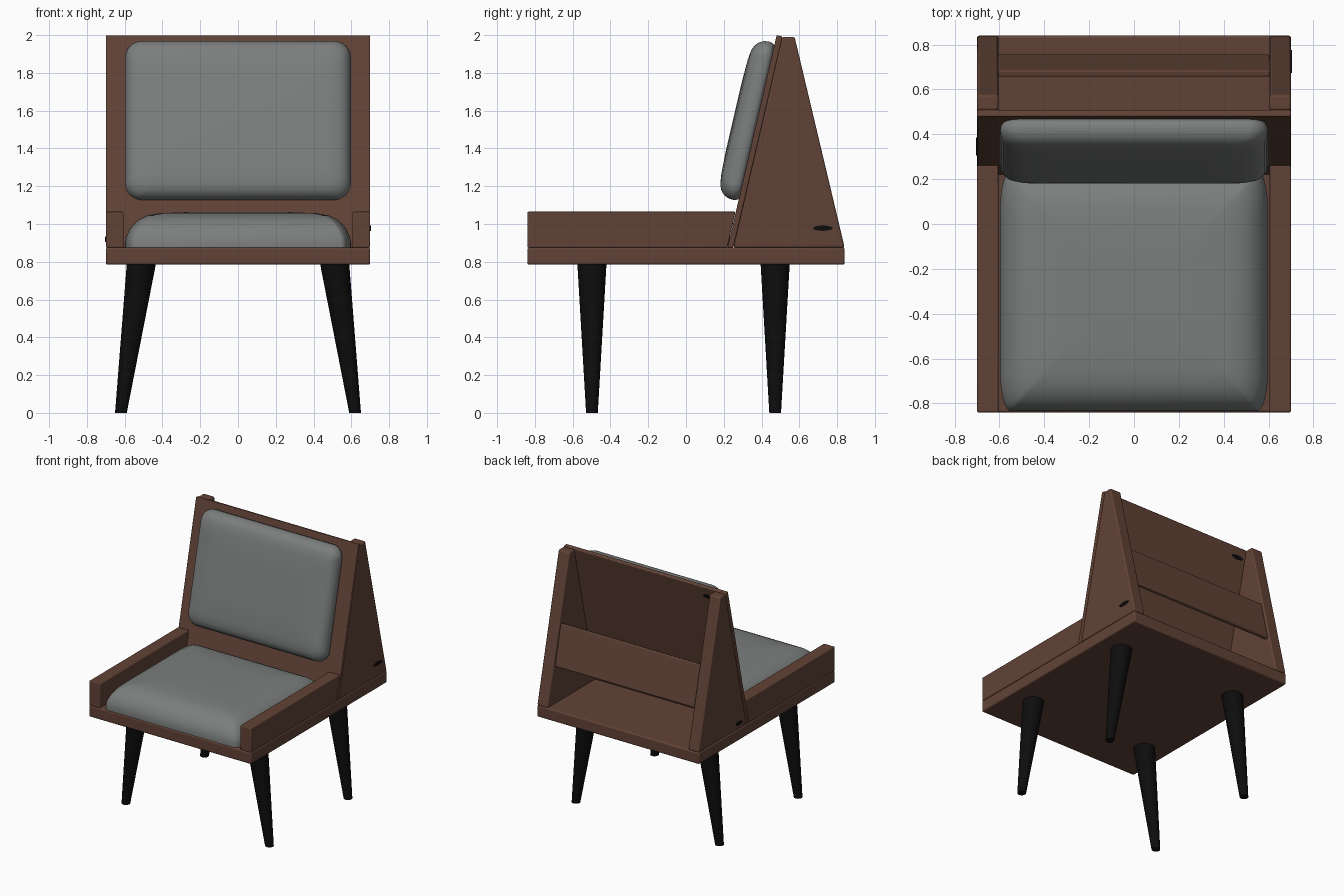
import bpy, bmesh
from math import sin, cos, pi, atan2, radians
from mathutils import Matrix, Vector

cube = bpy.data.objects.get("Cube")
if cube:
    bpy.data.objects.remove(cube)


def material(name, rgb, rough):
    m = bpy.data.materials.new(name)
    m.use_nodes = True
    m.diffuse_color = (*rgb, 1)
    bsdf = m.node_tree.nodes["Principled BSDF"]
    bsdf.inputs["Base Color"].default_value = (*rgb, 1)
    bsdf.inputs["Roughness"].default_value = rough
    return m


WOOD = material("walnut brown", (0.12, 0.055, 0.037), 0.6)
FABRIC = material("cushion grey", (0.20, 0.21, 0.207), 0.9)
BLACK = material("leg black", (0.004, 0.004, 0.004), 0.5)


def finish(name, bm, mat, bevel=0, angle=35):
    bmesh.ops.recalc_face_normals(bm, faces=bm.faces)
    mesh = bpy.data.meshes.new(name)
    bm.to_mesh(mesh)
    bm.free()
    mesh.materials.append(mat)
    ob = bpy.data.objects.new(name, mesh)
    bpy.context.collection.objects.link(ob)
    if bevel:
        mod = ob.modifiers.new("soft edges", "BEVEL")
        mod.width, mod.segments = bevel, 3
    bpy.ops.object.select_all(action="DESELECT")
    ob.select_set(True)
    bpy.context.view_layer.objects.active = ob
    bpy.ops.object.shade_smooth_by_angle(angle=radians(angle))
    return ob


def loft(bm, rings):
    """Skin a list of equal-length point rings and cap both ends."""
    loops = [[bm.verts.new(p) for p in ring] for ring in rings]
    n = len(loops[0])
    for a, b in zip(loops, loops[1:]):
        for i in range(n):
            j = (i + 1) % n
            bm.faces.new((a[i], a[j], b[j], b[i]))
    bm.faces.new(loops[0])
    bm.faces.new(loops[-1])


def board(name, profile, x0, x1, bevel=0.01):
    """Wooden board: a (y, z) profile extruded along x."""
    bm = bmesh.new()
    loft(bm, [[(x, y, z) for y, z in profile] for x in (x0, x1)])
    return finish(name, bm, WOOD, bevel)


def cushion(name, half_x, half_y, rx, ry, layers, matrix):
    """Pad with rounded corners, built from (inset, height) layers."""
    steps = 10
    rings = []
    for inset, h in layers:
        ring = []
        for q in range(4):
            sx, sy = ((1, 1), (-1, 1), (-1, -1), (1, -1))[q]
            cx, cy = sx * (half_x - rx), sy * (half_y - ry)
            fx, fy = 1 - inset / half_x, 1 - inset / half_y
            for k in range(steps + 1):
                t = (q + k / steps) * pi / 2
                ring.append(matrix @ Vector(((cx + rx * cos(t)) * fx,
                                             (cy + ry * sin(t)) * fy, h)))
        rings.append(ring)
    bm = bmesh.new()
    loft(bm, rings)
    return finish(name, bm, FABRIC, angle=60)


# Slope of the backrest: front surface at height z
SLOPE = 0.231
BASE, TOP = 0.875, 2.0


def back_y(z):
    return 0.22 + SLOPE * (z - BASE)


# Seat platform
board("seat_platform", [(-0.84, 0.785), (0.84, 0.785), (0.84, BASE), (-0.84, BASE)], -0.7, 0.7)

# Leaning back panel
board("back_panel", [(back_y(BASE), BASE), (back_y(BASE) + 0.031, BASE),
                     (back_y(TOP) + 0.031, TOP - 0.007), (back_y(TOP), TOP)], -0.7, 0.7, 0.006)

# Side rails and tapered side supports
for side, label in ((1, "left"), (-1, "right")):
    x0, x1 = side * 0.605, side * 0.7
    board(label + "_rail", [(-0.84, BASE), (0.219, BASE), (0.262, 1.065), (-0.84, 1.065)], x0, x1, 0.006)
    board(label + "_support", [(0.251, BASE), (0.84, BASE), (0.575, 1.99), (0.508, 1.99)], x0, x1)

# Slanted rear slat between the supports
board("rear_slat", [(0.757, 1.17), (0.685, 1.48), (0.655, 1.473), (0.727, 1.163)], -0.605, 0.605, 0.008)

# Seat cushion
cushion("seat_cushion", 0.597, 0.537, 0.05, 0.17,
        [(0, 0), (0, 0.03), (0.006, 0.06), (0.022, 0.095), (0.045, 0.125), (0.075, 0.15),
         (0.115, 0.17), (0.18, 0.182), (0.3, 0.187), (0.42, 0.189)],
        Matrix.Translation((0, -0.298, BASE)))

# Back cushion, lying on the panel
lean = atan2(SLOPE, 1)
mid = 1.54
cushion("back_cushion", 0.597, 0.43, 0.085, 0.085,
        [(0.012, 0), (0.003, 0.015), (0, 0.035), (0.004, 0.058), (0.016, 0.082),
         (0.035, 0.1), (0.065, 0.113), (0.12, 0.12), (0.25, 0.124)],
        Matrix.Translation((0, back_y(mid), mid)) @ Matrix.Rotation(pi / 2 - lean, 4, "X"))

# Tapered legs, splayed sideways
for side, label in ((1, "left"), (-1, "right")):
    for y, end in ((-0.498, "front"), (0.472, "rear")):
        bm = bmesh.new()
        loft(bm, [[(side * x + r * cos(k * pi / 16), y + r * sin(k * pi / 16), z) for k in range(32)]
                  for x, r, z in ((0.62, 0.031, 0), (0.512, 0.077, 0.787))])
        finish(f"{end}_{label}_leg", bm, BLACK)


def plug(name, a, b, matrix):
    """Thin oval plate."""
    bm = bmesh.new()
    loft(bm, [[matrix @ Vector((a * cos(k * pi / 12), b * sin(k * pi / 12), h)) for k in range(24)]
              for h in (-0.002, 0.004)])
    finish(name, bm, BLACK)


# Small dark oval plates on the supports and behind the panel
sideways = Matrix.Rotation(pi / 2, 4, "Z") @ Matrix.Rotation(pi / 2, 4, "X")
plug("left_plate", 0.052, 0.014, Matrix.Translation((0.7, 0.725, 0.978)) @ sideways)
plug("right_plate", 0.04, 0.014, Matrix.Translation((-0.7, 0.345, 0.92)) @ Matrix.Rotation(pi, 4, "Z") @ sideways)
plug("rear_plate", 0.05, 0.016, Matrix.Translation((-0.54, back_y(1.92) + 0.031, 1.92))
     @ Matrix.Rotation(-pi / 2 - lean, 4, "X"))
